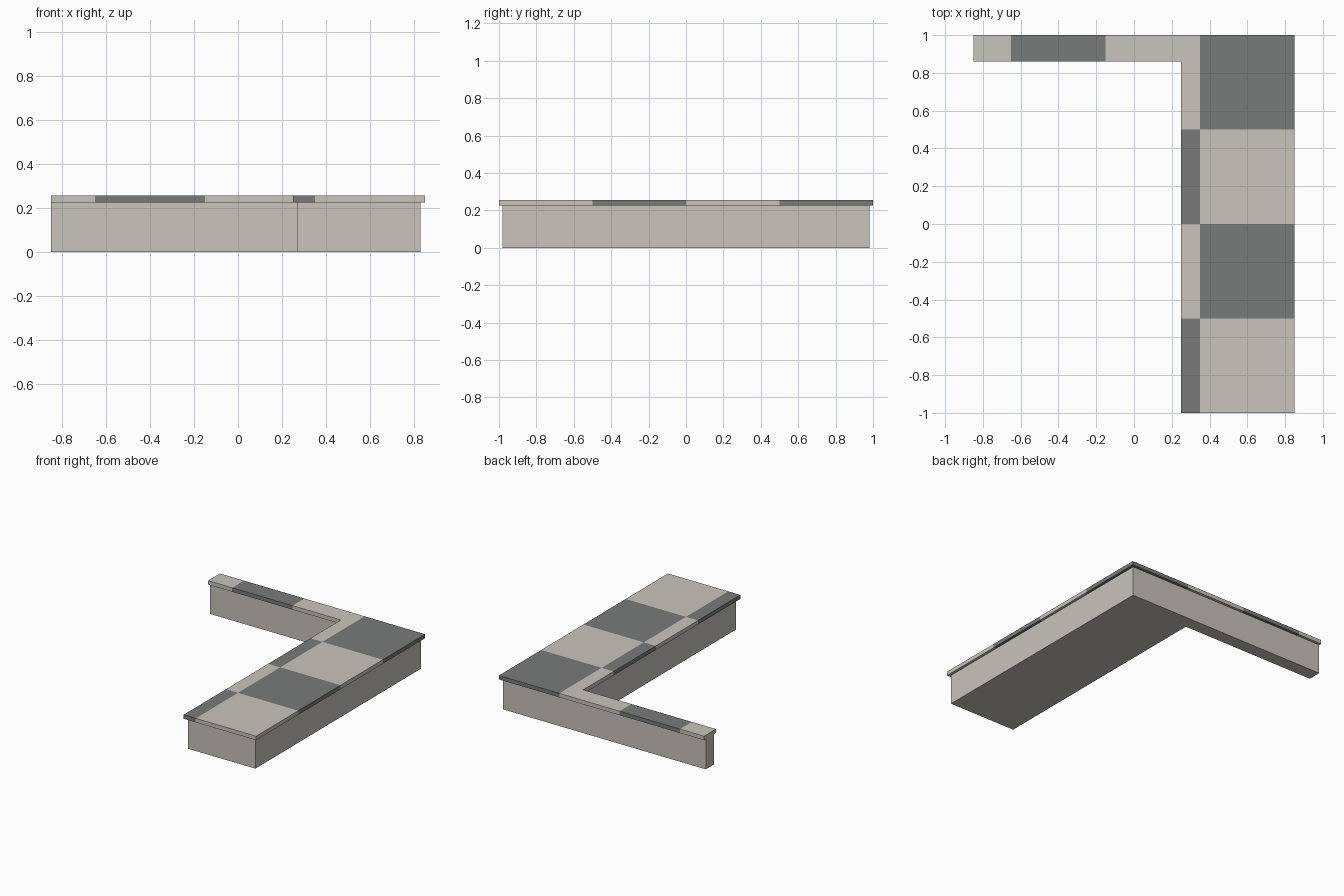
import bpy, bmesh, math

if "Cube" in bpy.data.objects:
    bpy.data.objects.remove(bpy.data.objects["Cube"])

def material(name, rgb):
    m = bpy.data.materials.new(name)
    m.diffuse_color = (*rgb, 1)
    m.use_nodes = True
    m.node_tree.nodes["Principled BSDF"].inputs["Base Color"].default_value = m.diffuse_color
    return m

pale = material("pale stone", (0.578, 0.558, 0.503))
grey = material("dark grey tile", (0.190, 0.198, 0.195))
plinth = material("plinth stone", (0.578, 0.552, 0.503))

def l_prism(inset, z0, z1):
    """L-shaped outline, pulled in by inset on all sides but the arm's open end."""
    i = inset
    outline = [(-0.85, 0.86 + i), (0.25 + i, 0.86 + i), (0.25 + i, -1 + i),
               (0.85 - i, -1 + i), (0.85 - i, 1 - i), (-0.85, 1 - i)]
    bm = bmesh.new()
    face = bm.faces.new([bm.verts.new((x, y, z0)) for x, y in outline])
    ext = bmesh.ops.extrude_face_region(bm, geom=[face], use_keep_orig=True)
    top = [v for v in ext["geom"] if isinstance(v, bmesh.types.BMVert)]
    bmesh.ops.translate(bm, verts=top, vec=(0, 0, z1 - z0))
    bmesh.ops.recalc_face_normals(bm, faces=bm.faces)
    return bm

def finish(bm, name, mats):
    mesh = bpy.data.meshes.new(name)
    bm.to_mesh(mesh)
    bm.free()
    for m in mats:
        mesh.materials.append(m)
    bpy.context.collection.objects.link(bpy.data.objects.new(name, mesh))

# Base wall
finish(l_prism(0.02, 0, 0.226), "base", [plinth])

# Overhanging slab, cut along the tile grid
bm = l_prism(0, 0.226, 0.256)
cuts = [((x, 0, 0), (1, 0, 0)) for x in (-0.65, -0.15, 0.35)]
cuts += [((0, y, 0), (0, 1, 0)) for y in (-0.5, 0, 0.5)]
for co, no in cuts:
    bmesh.ops.bisect_plane(bm, geom=bm.verts[:] + bm.edges[:] + bm.faces[:],
                           plane_co=co, plane_no=no)

# Checker colouring, sampled just inside each face
for f in bm.faces:
    p = f.calc_center_median() - f.normal * 0.005
    # the corner tile is L-shaped, but its centre stays in the right cell
    column = math.floor((p.x - 0.35) / 0.5)
    row = math.floor(p.y / 0.5)
    f.material_index = (column + row) % 2
finish(bm, "checkered_slab", [pale, grey])
